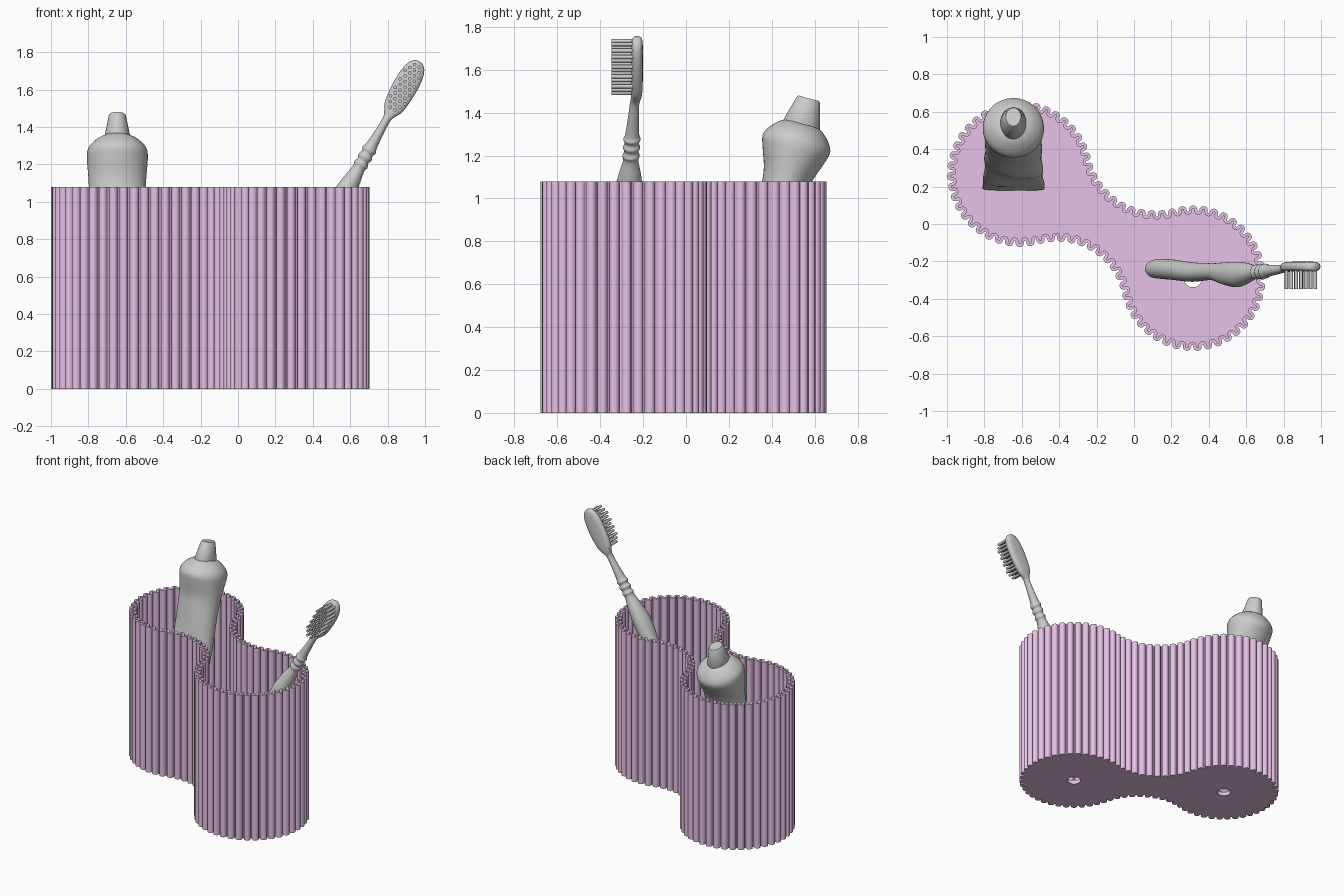
import bpy, bmesh, math
from mathutils import Vector

if "Cube" in bpy.data.objects:
    bpy.data.objects.remove(bpy.data.objects["Cube"])

pink = bpy.data.materials.new("pink")
pink.diffuse_color = (0.79, 0.54, 0.79, 1)
pink.use_nodes = True
pink.node_tree.nodes["Principled BSDF"].inputs["Base Color"].default_value = pink.diffuse_color


def smooth(ob, angle=40):
    bpy.ops.object.select_all(action='DESELECT')
    ob.select_set(True)
    bpy.context.view_layer.objects.active = ob
    bpy.ops.object.shade_smooth_by_angle(angle=math.radians(angle))


def mesh_object(name, bm):
    bmesh.ops.recalc_face_normals(bm, faces=bm.faces)
    me = bpy.data.meshes.new(name)
    bm.to_mesh(me)
    bm.free()
    ob = bpy.data.objects.new(name, me)
    bpy.context.collection.objects.link(ob)
    smooth(ob)
    return ob


def slab(name, loops, z0, z1):
    """Filled flat shape with holes, extruded from z0 to z1."""
    cu = bpy.data.curves.new(name, 'CURVE')
    cu.dimensions, cu.fill_mode, cu.extrude = '2D', 'BOTH', (z1 - z0) / 2
    for loop in loops:
        sp = cu.splines.new('POLY')
        sp.points.add(len(loop) - 1)
        for p, q in zip(sp.points, loop):
            p.co = (q[0], q[1], 0, 1)
        sp.use_cyclic_u = True
    tmp = bpy.data.objects.new(name + "_curve", cu)
    bpy.context.collection.objects.link(tmp)
    bpy.context.view_layer.update()
    me = bpy.data.meshes.new_from_object(tmp.evaluated_get(bpy.context.evaluated_depsgraph_get()))
    bpy.data.objects.remove(tmp)
    bm = bmesh.new()
    bm.from_mesh(me)
    bmesh.ops.remove_doubles(bm, verts=bm.verts, dist=0.0001)
    bmesh.ops.translate(bm, verts=bm.verts, vec=(0, 0, (z0 + z1) / 2))
    ob = mesh_object(name, bm)
    ob.data.materials.clear()
    ob.data.materials.append(pink)
    return ob


def catmull(st, sub):
    out = []
    for i in range(len(st) - 1):
        p = [st[max(i - 1, 0)], st[i], st[i + 1], st[min(i + 2, len(st) - 1)]]
        for k in range(sub):
            t = k / sub
            out.append([0.5 * (2 * b + (c - a) * t + (2 * a - 5 * b + 4 * c - d) * t * t
                               + (3 * b - a - 3 * c + d) * t ** 3) for a, b, c, d in zip(*p)])
    return out + [list(st[-1])]


def loft(name, stations, origin, u, w, v, sub=4, seg=40, warp=None):
    """Stations: distance along u, shift along v, half width w, half depth v, roundness."""
    bm = bmesh.new()
    rings = []
    sgn = lambda c, e: math.copysign(abs(c) ** e, c)
    for s, off, a, b, e in catmull(stations, sub):
        ring = []
        for i in range(seg):
            q = 2 * math.pi * (i + 0.5) / seg
            p = origin + u * s + w * (a * sgn(math.cos(q), e)) + v * (off + b * sgn(math.sin(q), e))
            ring.append(bm.verts.new(warp(p) if warp else p))
        rings.append(ring)
    for r0, r1 in zip(rings, rings[1:]):
        for i in range(seg):
            j = (i + 1) % seg
            bm.faces.new((r0[i], r0[j], r1[j], r1[i]))
    bm.faces.new(rings[0])
    bm.faces.new(rings[-1])
    return mesh_object(name, bm)


# Holder outline: two round lobes joined by two concave fillets
A, B = Vector((-0.61, 0.267)), Vector((0.315, -0.29))
mid, half = (A + B) / 2, (B - A) / 2
h, th = half.length, math.atan2(half.y, half.x)
R, waist = 0.365, 0.133
F = (waist ** 2 + h * h - R * R) / (2 * (R - waist))
t = F + waist
phi = math.atan2(t, h)
n = Vector((-half.y, half.x)) / h
pi = math.pi
arcs = [(B, R, th + pi + phi, th + 3 * pi - phi, 1),
        (mid + n * t, F, th - phi, th - pi + phi, -1),
        (A, R, th + phi, th + 2 * pi - phi, 1),
        (mid - n * t, F, th + pi - phi, th + phi, -1)]
total = sum(r * abs(a1 - a0) for _, r, a0, a1, _ in arcs)


def outline(s, off):
    s %= total
    for c, r, a0, a1, side in arcs:
        ln = r * abs(a1 - a0)
        if s <= ln:
            break
        s -= ln
    a = a0 + (a1 - a0) * s / ln
    return c + Vector((math.cos(a), math.sin(a))) * (r + side * off)


# Corrugated centre line, thickened to both sides
RIBS, PER = 84, 14
N = RIBS * PER
wave = []
for i in range(N):
    p = 2 * pi * i / PER
    wave.append(outline(total * i / N - 0.004 * math.sin(2 * p), 0.016 * math.sin(p)))


def thicken(d):
    res = []
    for i in range(N):
        tg = (wave[(i + 1) % N] - wave[i - 1]).normalized()
        res.append(wave[i] + Vector((tg.y, -tg.x)) * d)
    return res


outer, inner = thicken(0.0085), thicken(-0.0085)
slab("holder_wall", [outer, inner], 0.03, 1.08)
holes = [[c + Vector((math.cos(k * pi / 20), math.sin(k * pi / 20))) * 0.048 for k in range(40)]
         for c in (A, B)]
slab("holder_floor", [outer] + holes, 0.0, 0.03)

# Toothbrush body: handle, grip rings, neck and head
bo, L = Vector((0.09, 0, 0.2)), 1.782
bu = Vector((0.88, 0, 1.55)).normalized()
bw, bv = Vector((bu.z, 0, -bu.x)), Vector((0, 1, 0))
st = [(-0.008, -.24, .012, .012, 1), (0.0, -.24, .034, .032, 1), (.02, -.24, .050, .047, 1),
      (.06, -.24, .057, .053, 1), (.14, -.245, .058, .054, 1), (.25, -.257, .055, .052, 1),
      (.37, -.255, .045, .045, 1), (.44, -.264, .053, .058, 1), (.52, -.27, .060, .068, 1),
      (.58, -.263, .050, .055, 1), (.63, -.258, .034, .036, 1)]
for k in range(3):
    st += [(.645 + k * .025, -.256 + k * .002, .040, .040, 1),
           (.6575 + k * .025, -.255 + k * .002, .032, .033, 1)]
st += [(.75, -.246, .025, .027, 1), (.80, -.240, .022, .022, 1), (.82, -.233, .034, .024, .9),
       (.845, -.229, .055, .026, .75), (.90, -.228, .066, .027, .7), (.95, -.228, .063, .027, .7),
       (.98, -.228, .050, .026, .75), (.995, -.228, .030, .022, .9), (1.0, -.228, .012, .012, 1)]
loft("toothbrush", [(s * L,) + tuple(r) for s, *r in st], bo, bu, bw, bv)

# Bristle tufts in staggered rows
bm = bmesh.new()
rows = 11
for r in range(rows):
    along = (0.838 + 0.147 * r / (rows - 1)) * L
    cols = 2 if r in (0, rows - 1) else 4 - r % 2
    for c in range(cols):
        across = (c - (cols - 1) / 2) * 0.029
        base = bo + bu * along + bw * across
        ring = [[bm.verts.new(base + bv * y + (bw * math.cos(k * pi / 5) + bu * math.sin(k * pi / 5)) * 0.0095)
                 for k in range(10)] for y in (-0.23, -0.347)]
        for k in range(10):
            j = (k + 1) % 10
            bm.faces.new((ring[0][k], ring[0][j], ring[1][j], ring[1][k]))
        bm.faces.new(ring[0])
        bm.faces.new(ring[1])
mesh_object("bristles", bm)

# Squeezed paste tube, flat at the crimp and round at the shoulder
to, tu = Vector((-0.645, 0.19, 0.05)), Vector((0, 0.325, 1.205)).normalized()
tw, tv = Vector((1, 0, 0)), Vector((0, tu.z, -tu.y))


def crumple(p):
    k = max(0.0, min(1.0, (1.1 - p.z) * 2)) * min(1.0, p.z * 4)
    return p + tv * (0.008 * k * math.sin(14 * p.x + 12 * p.z)) + tw * (0.004 * k * math.sin(17 * p.z))


loft("paste_tube", [(0, 0, .165, .011, .6), (.07, 0, .165, .012, .6), (.2, 0, .160, .032, .9),
                    (.45, 0, .155, .062, 1), (.75, 0, .152, .088, 1), (1.0, 0, .152, .106, 1),
                    (1.1, 0, .154, .118, 1), (1.19, 0, .161, .148, 1), (1.245, 0, .163, .163, 1),
                    (1.285, 0, .152, .148, 1), (1.325, 0, .112, .112, 1), (1.345, 0, .072, .08, 1)],
     to, tu, tw, tv, seg=48, warp=crumple)

# Tapered cap
loft("tube_cap", [(1.325, 0, .068, .086, 1), (1.335, 0, .071, .09, 1), (1.46, 0, .046, .056, 1),
                  (1.468, 0, .040, .050, 1)], to, tu, tw, tv, sub=1, seg=40)
